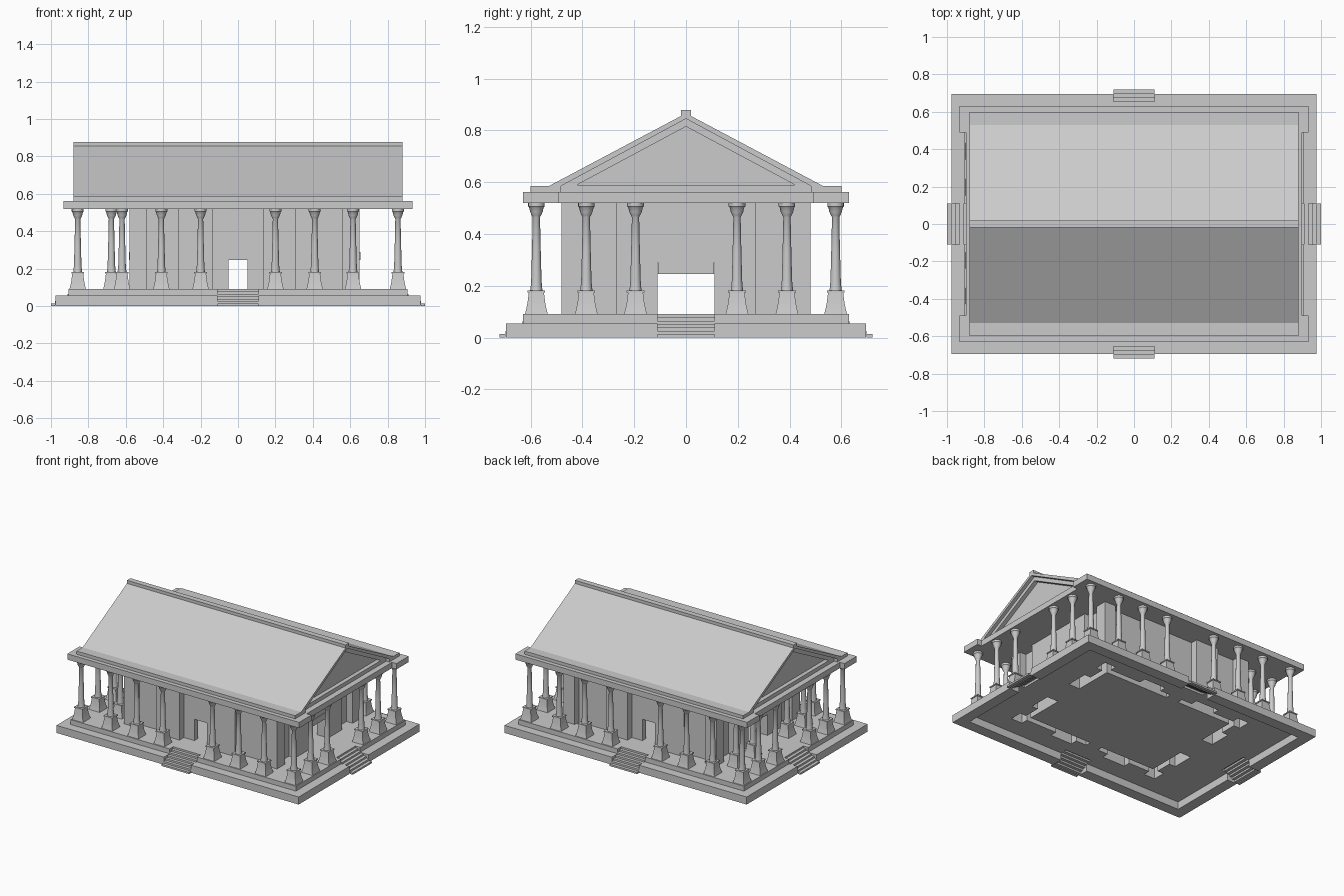
import bpy
import bmesh
from math import pi, cos, sin, sqrt, radians

old = bpy.data.objects.get("Cube")
if old:
    bpy.data.objects.remove(old, do_unlink=True)


def finish(bm, name):
    bmesh.ops.recalc_face_normals(bm, faces=bm.faces)
    mesh = bpy.data.meshes.new(name)
    bm.to_mesh(mesh)
    bm.free()
    obj = bpy.data.objects.new(name, mesh)
    bpy.context.collection.objects.link(obj)
    return obj


def prism(name, pts, lo, hi, axis="z", open_bottom=False):
    """Extrude a closed outline along z, or a (y, z) outline along x."""
    bm = bmesh.new()
    place = (lambda p, h: (p[0], p[1], h)) if axis == "z" else (lambda p, h: (h, p[0], p[1]))
    a = [bm.verts.new(place(p, lo)) for p in pts]
    b = [bm.verts.new(place(p, hi)) for p in pts]
    n = len(pts)
    for i in range(n):
        j = (i + 1) % n
        bm.faces.new((a[i], a[j], b[j], b[i]))
    bm.faces.new(b)
    if not open_bottom:
        bm.faces.new(a[::-1])
    return finish(bm, name)


def box(name, x0, x1, y0, y1, z0, z1):
    x0, x1 = sorted((x0, x1))
    y0, y1 = sorted((y0, y1))
    return prism(name, [(x0, y0), (x1, y0), (x1, y1), (x0, y1)], z0, z1)


def cut(target, cutter):
    mod = target.modifiers.new("cut", "BOOLEAN")
    mod.operation = "DIFFERENCE"
    mod.solver = "EXACT"
    mod.object = cutter
    with bpy.context.temp_override(object=target, active_object=target):
        bpy.ops.object.modifier_apply(modifier=mod.name)
    bpy.data.objects.remove(cutter, do_unlink=True)


def add_lathe(bm, profile, sides):
    """Stack of rings; four sides gives a square section of that half width."""
    grow, turn = (sqrt(2), pi / 4) if sides == 4 else (1, 0)
    rings = []
    for r, z in profile:
        angles = [turn + 2 * pi * i / sides for i in range(sides)]
        rings.append([bm.verts.new((r * grow * cos(t), r * grow * sin(t), z)) for t in angles])
    for a, b in zip(rings, rings[1:]):
        for i in range(sides):
            j = (i + 1) % sides
            bm.faces.new((a[i], a[j], b[j], b[i]))
    bm.faces.new(rings[0][::-1])
    bm.faces.new(rings[-1])


FLOOR, TOP = 0.09, 0.525

# Stepped base: hollow lower tier and the floor above it
base = box("base_tier", -0.975, 0.975, -0.695, 0.695, 0, 0.055)
cut(base, box("base_hollow", -0.895, 0.895, -0.615, 0.615, -0.1, 0.2))
floor = box("floor_tier", -0.907, 0.907, -0.63, 0.63, 0.055, FLOOR)


# Stairs let into the middle of each side
def stairs(name, reach, along_x, s):
    def block(label, inner, outer, z0, z1):
        if along_x:
            return box(label, s * inner, s * outer, -0.11, 0.11, z0, z1)
        return box(label, -0.11, 0.11, s * inner, s * outer, z0, z1)

    steps, run = 7, 0.022
    rise = FLOOR / steps
    for tier in (base, floor):
        cut(tier, block("stair_notch", reach - steps * run, reach + 0.1, -0.1, 0.2))
    for i in range(steps):
        outer = reach - run * i
        block(name, outer - run, outer, max(0, rise * (i - 0.5)), rise * (i + 1))


for s, name in ((-1, "front_step"), (1, "back_step")):
    stairs(name, 0.72, False, s)
for s, name in ((-1, "right_step"), (1, "left_step")):
    stairs(name, 1.0, True, s)

# Chamber walls: four corner pieces with shallow recesses, open underneath
E, D, T = 0.48, 0.05, 0.09
for sx, X, rib in ((1, 0.65, 0.31), (-1, 0.58, 0.32)):
    outline = [(0.05, E - D), (0.135, E - D), (0.135, E), (rib, E), (rib, E - D),
               (X - 0.09, E - D), (X - 0.09, E), (X, E), (X, 0.39), (X - D, 0.39),
               (X - D, 0.27), (X, 0.27), (X, 0.11), (X - T, 0.11),
               (X - T, E - T), (0.05, E - T)]
    for sy in (-1, 1):
        pts = [(sx * x, sy * y) for x, y in outline]
        cut(floor, prism("floor_opening", pts, 0, 0.2))
        prism("chamber_wall", pts, 0.055, TOP, open_bottom=True)
    # End door head and lintel
    box("end_door_head", sx * (X - T), sx * X, -0.11, 0.11, 0.29, TOP)
    box("end_door_lintel", sx * (X - T), sx * (X + 0.004), -0.108, 0.108, 0.245, 0.29)
for s in (-1, 1):
    box("side_door_head", -0.05, 0.05, s * (E - T), s * (E - D), 0.245, TOP)

# Column: flared square pedestal, slender shaft, bowl-shaped capital with a flat rim
bm = bmesh.new()
add_lathe(bm, [(0.044, FLOOR), (0.039, 0.11), (0.034, 0.135), (0.029, 0.175)], 4)
add_lathe(bm, [(0.034, 0.173), (0.034, 0.181)], 4)
add_lathe(bm, [(0.024, 0.181), (0.022, 0.195), (0.02, 0.22), (0.017, 0.33),
               (0.014, 0.465), (0.018, 0.472), (0.024, 0.485), (0.028, 0.502),
               (0.032, 0.506), (0.032, TOP)], 16)
column = finish(bm, "column")
bpy.context.view_layer.objects.active = column
column.select_set(True)
bpy.ops.object.shade_smooth_by_angle(angle=radians(35))

# Surrounding colonnade plus an inner porch row at one end
spots = [(x, y) for y in (-0.578, 0.578)
         for x in (-0.857, -0.62, -0.41, -0.2, 0.2, 0.41, 0.615, 0.855)]
spots += [(x, y) for x in (-0.857, -0.677, 0.855) for y in (-0.385, -0.195, 0.197, 0.39)]
column.location = (*spots[0], 0)
for x, y in spots[1:]:
    copy = bpy.data.objects.new("column", column.data)
    copy.location = (x, y, 0)
    bpy.context.collection.objects.link(copy)

# Entablature with recessed ends, then the eave blocks along both long sides
corner = [(0.933, 0.63), (0.933, 0.49), (0.897, 0.49)]
plate = []
for sx, sy, flip in ((1, 1, 1), (1, -1, -1), (-1, -1, 1), (-1, 1, -1)):
    plate += [(sx * x, sy * y) for x, y in corner[::flip]]
prism("entablature", plate, 0.52, 0.562)
for s in (-1, 1):
    box("eave_block", -0.88, 0.88, s * 0.483, s * 0.6, 0.56, 0.585)

# Gable roof: thick sloping shell over a core with sunken pediments
prism("roof_shell", [(-0.53, 0.585), (0, 0.866), (0.53, 0.585),
                     (0.483, 0.585), (0, 0.845), (-0.483, 0.585)], -0.88, 0.88, "x")
core = prism("gable_core", [(-0.483, 0.56), (0.483, 0.56), (0.483, 0.585),
                            (0, 0.845), (-0.483, 0.585)], -0.855, 0.855, "x")
for a, b in ((-1, -0.825), (0.825, 1)):
    cut(core, prism("pediment_recess", [(-0.42, 0.59), (0.42, 0.59), (0, 0.815)], a, b, "x"))
box("ridge_cap", -0.88, 0.88, -0.02, 0.02, 0.85, 0.878)
